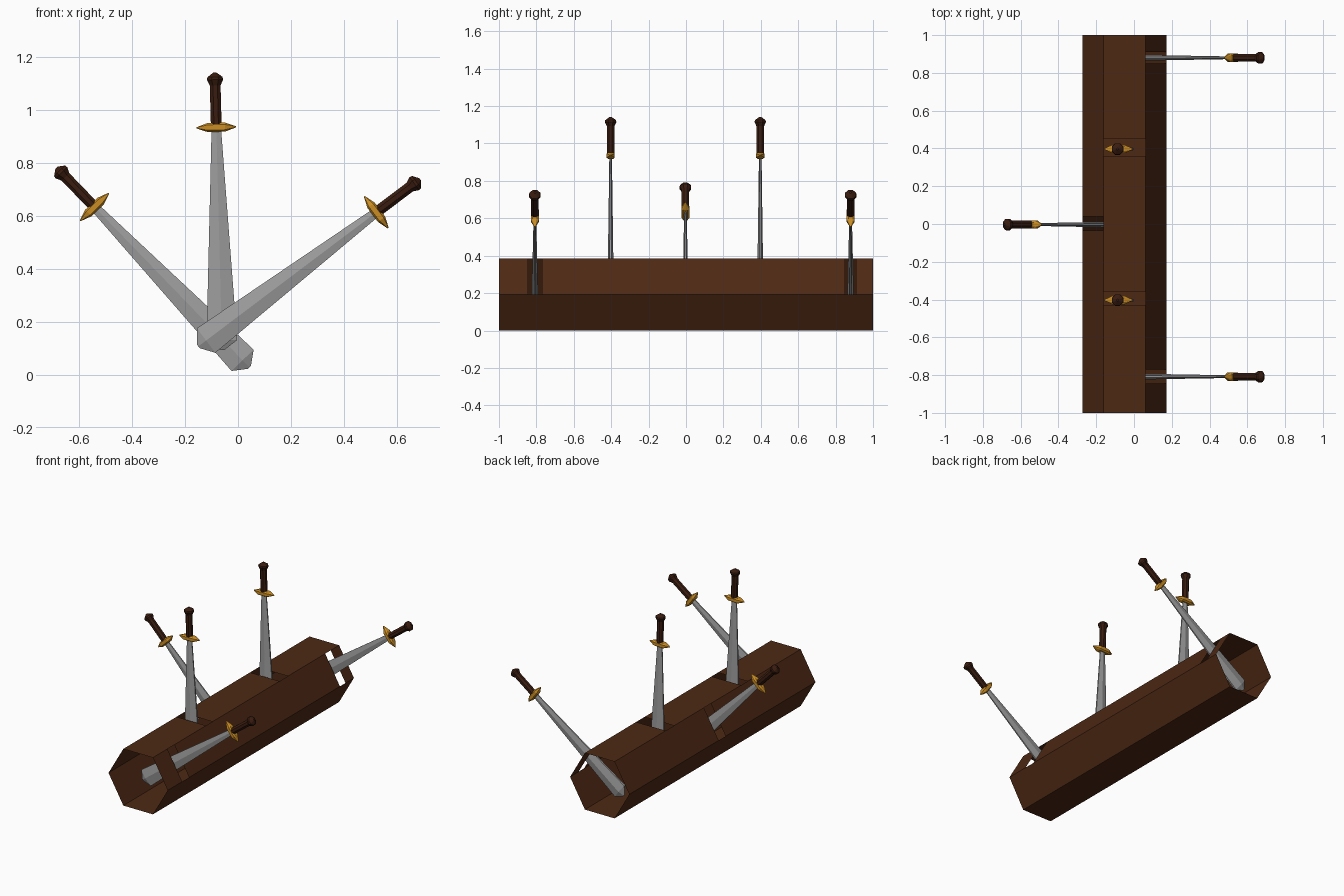
import bpy, bmesh, math
from mathutils import Matrix, Vector

if "Cube" in bpy.data.objects:
    bpy.data.objects.remove(bpy.data.objects["Cube"])


def material(name, rgb):
    m = bpy.data.materials.new(name)
    m.diffuse_color = (*rgb, 1)
    m.use_nodes = True
    m.node_tree.nodes["Principled BSDF"].inputs["Base Color"].default_value = m.diffuse_color
    return m


WOOD = material("dark wood", (0.075, 0.022, 0.007))
GRIP = material("grip leather", (0.042, 0.012, 0.005))
STEEL = material("steel", (0.34, 0.34, 0.34))
GOLD = material("gold", (0.60, 0.27, 0.018))


def finish(bm, name, mat, matrix=None):
    bmesh.ops.recalc_face_normals(bm, faces=bm.faces)
    me = bpy.data.meshes.new(name)
    bm.to_mesh(me)
    bm.free()
    me.materials.append(mat)
    ob = bpy.data.objects.new(name, me)
    bpy.context.collection.objects.link(ob)
    if matrix:
        ob.matrix_world = matrix
    return ob


def loft(rings, name, mat, matrix):
    """Skin a list of equal-length point rings and cap both ends."""
    bm = bmesh.new()
    vs = [[bm.verts.new(p) for p in r] for r in rings]
    n = len(vs[0])
    for a, b in zip(vs, vs[1:]):
        for i in range(n):
            j = (i + 1) % n
            bm.faces.new((a[i], a[j], b[j], b[i]))
    bm.faces.new(vs[0])
    bm.faces.new(vs[-1])
    return finish(bm, name, mat, matrix)


def circle(r, z, n=8):
    return [(r * math.cos(2 * math.pi * (i + .5) / n),
             r * math.sin(2 * math.pi * (i + .5) / n), z) for i in range(n)]


def blade_ring(w, t, e, z):
    """Ridged section: half width w, half thickness t, edge e."""
    return [(w, -e, z), (w, e, z), (0, t, z), (-w, e, z), (-w, -e, z), (0, -t, z)]


# swords: tip x, tip z, tilt from vertical, y, slot (hex side index, y range)
swords = [
    (-0.060, 0.093, -1.5, 0.397, (1, 0.36, 0.45)),
    (-0.060, 0.093, -1.5, -0.403, (1, -0.43, -0.36)),
    (0.043, 0.028, -44.0, -0.003, (2, -0.035, 0.04)),
    (-0.150, 0.107, 53.0, -0.808, (0, -0.845, -0.77)),
    (-0.150, 0.107, 53.0, 0.880, (0, 0.85, 0.91)),
]

# hollow six-sided log, open at both ends, with a slot under each sword
bm = bmesh.new()
R = 0.2225
H = R * math.sin(math.pi / 3)
slots = [s[4] for s in swords]
ys = sorted({-1.0, 1.0, *(s[1] for s in slots), *(s[2] for s in slots)})
rings = [[bm.verts.new((-0.051 + R * math.cos(k * math.pi / 3), y,
                        H + R * math.sin(k * math.pi / 3))) for k in range(6)] for y in ys]
for i in range(len(ys) - 1):
    mid = (ys[i] + ys[i + 1]) / 2
    for k in range(6):
        if any(k == s and lo < mid < hi for s, lo, hi in slots):
            continue
        j = (k + 1) % 6
        bm.faces.new((rings[i][k], rings[i][j], rings[i + 1][j], rings[i + 1][k]))
finish(bm, "hollow_log", WOOD)

for n, (x, z, tilt, y, _) in enumerate(swords, 1):
    m = Matrix.Translation(Vector((x, y, z))) @ Matrix.Rotation(math.radians(tilt), 4, 'Y')
    # blade: short blunt point, narrowing toward the guard
    loft([blade_ring(0.008, 0.004, 0.002, 0), blade_ring(0.058, 0.018, 0.006, 0.037),
          blade_ring(0.018, 0.007, 0.003, 0.835)], f"blade_{n}", STEEL, m)
    # guard: spindle lying across the blade
    guard = [[(gx, gy * s, 0.842 + gz * s) for gy, gz in
              ((-.022, -.010), (-.012, -.017), (.012, -.017), (.022, -.010),
               (.022, .010), (.012, .017), (-.012, .017), (-.022, .010))]
             for gx, s in ((-.075, .12), (-.033, 1), (.033, 1), (.075, .12))]
    loft(guard, f"guard_{n}", GOLD, m)
    # grip with flared pommel
    loft([circle(0.022, 0.85), circle(0.022, 1.0), circle(0.033, 1.022),
          circle(0.031, 1.032), circle(0.006, 1.049)], f"grip_{n}", GRIP, m)
